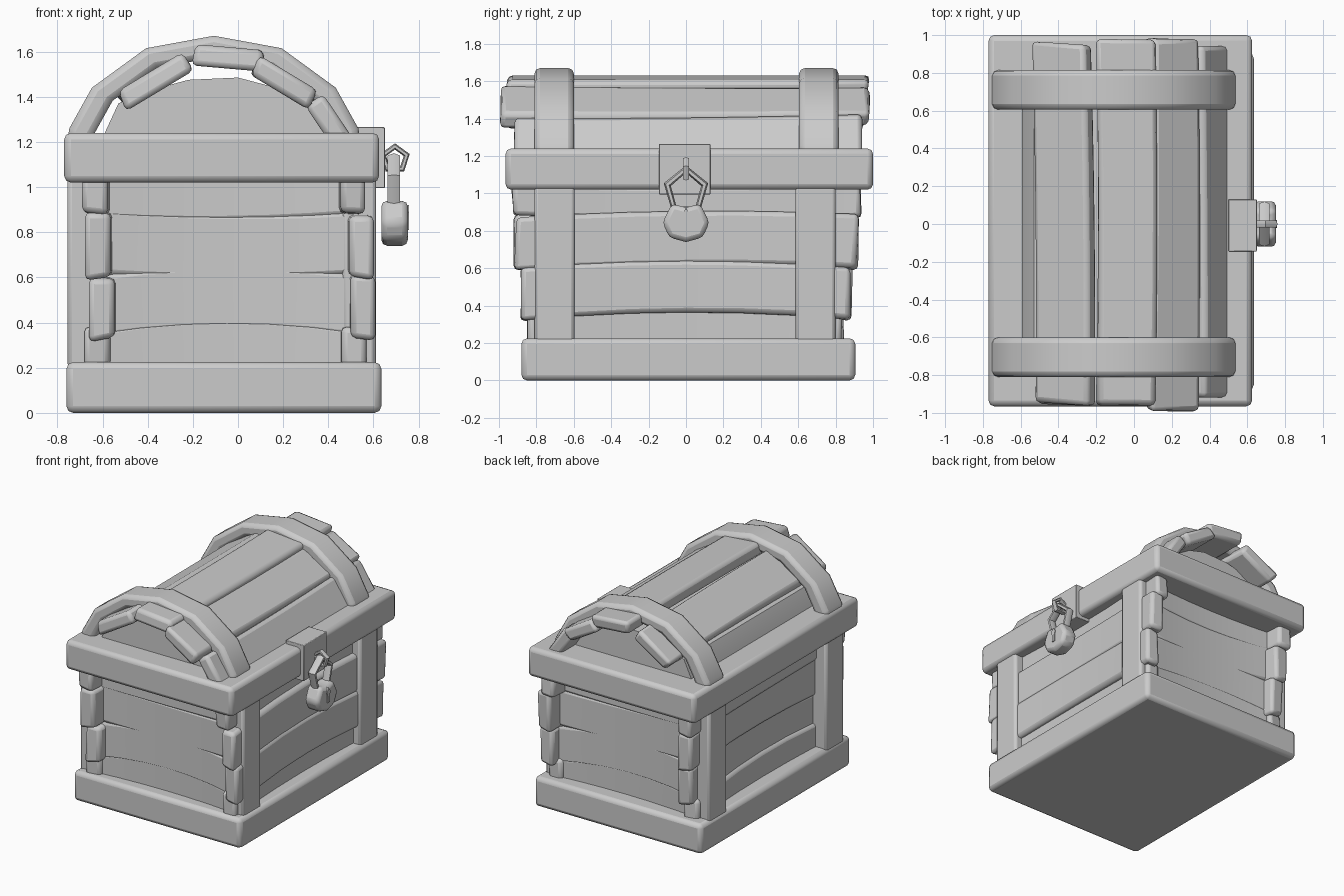
import bpy, bmesh, math, random
from mathutils import Vector

if "Cube" in bpy.data.objects:
    bpy.data.objects.remove(bpy.data.objects["Cube"])
random.seed(4)


def finish(name, bm, bevel=0.03, segments=2):
    bmesh.ops.recalc_face_normals(bm, faces=bm.faces)
    me = bpy.data.meshes.new(name)
    bm.to_mesh(me)
    bm.free()
    ob = bpy.data.objects.new(name, me)
    bpy.context.collection.objects.link(ob)
    if bevel:
        m = ob.modifiers.new("bevel", 'BEVEL')
        m.width, m.segments, m.limit_method = bevel, segments, 'ANGLE'
        m.angle_limit = math.radians(40)
    bpy.context.view_layer.objects.active = ob
    ob.select_set(True)
    bpy.ops.object.shade_smooth_by_angle(angle=math.radians(40))
    ob.select_set(False)
    return ob


def box(name, x, y, z, bevel=0.03):
    bm = bmesh.new()
    bmesh.ops.create_cube(bm, size=1)
    for v in bm.verts:
        v.co = [(a[0] + a[1]) / 2 + c * (a[1] - a[0]) for a, c in zip((x, y, z), v.co)]
    return finish(name, bm, bevel)


def loft(name, rings, bevel, closed=False):
    """Skin a row of equal rings, capped unless closed."""
    bm = bmesh.new()
    rs = [[bm.verts.new(p) for p in r] for r in rings]
    n = len(rs[0])
    pairs = list(zip(rs, rs[1:])) + ([(rs[-1], rs[0])] if closed else [])
    for a, b in pairs:
        for i in range(n):
            bm.faces.new((a[i], a[(i + 1) % n], b[(i + 1) % n], b[i]))
    if not closed:
        bm.faces.new(rs[0])
        bm.faces.new(rs[-1])
    return finish(name, bm, bevel)


def plank(name, c, u, v, size, bow=0.03, sink=0.03):
    """Warped board: u = length direction, v = width, u x v or its reverse = outward."""
    c, u, v = Vector(c), Vector(u), Vector(v).normalized()
    n = u.cross(v)
    L, W, T = (s / 2 for s in size)
    skew = [random.uniform(-0.015, 0.015) for _ in range(4)]
    rings = []
    for k in range(7):
        t = k / 3 - 1
        mid = c + u * t * L + v * bow * (1 - t * t - 0.4) - n * sink * (1 - t * t)
        ring = []
        for i, (a, b) in enumerate(((-1, -1), (1, -1), (1, 1), (-1, 1))):
            ring.append(mid + v * a * (W + skew[i] * t) + n * b * T + u * skew[i] * (abs(t) == 1))
        rings.append(ring)
    return loft(name, rings, 0.025)


def ring(name, c, a, b, radii, tube, depth, sides, rot):
    """Low-poly ring in the plane of axes a, b."""
    c, a, b = Vector(c), Vector(a), Vector(b)
    n = a.cross(b)
    rings = []
    for k in range(sides):
        t = rot + k * math.tau / sides
        d = a * math.cos(t) * radii[0] + b * math.sin(t) * radii[1]
        e = d.normalized()
        rings.append([c + d + e * tube * math.cos(s) + n * depth * math.sin(s)
                      for s in [i * math.tau / 6 for i in range(6)]])
    return loft(name, rings, 0, True)


# Base and rim
box("base", (-0.76, 0.635), (-0.88, 0.905), (0, 0.225))
box("rim", (-0.77, 0.625), (-0.965, 1.0), (1.02, 1.24))

# Corner posts
for yn, y in (("front", (-0.81, -0.595)), ("back", (0.585, 0.8))):
    box(f"{yn}_left_post", (-0.755, -0.60), y, (0.2, 1.05), 0.02)
    box(f"{yn}_right_post", (0.46, 0.612), y, (0.2, 1.05), 0.02)

# Side boards: z centre, width, half length, left x centre, right x centre
rows = ((0.28, 0.20, 0.84, -0.625, 0.515), (0.48, 0.27, 0.88, -0.605, 0.555),
        (0.748, 0.275, 0.915, -0.622, 0.548), (0.96, 0.17, 0.93, -0.635, 0.51))
for i, (z, w, l, xl, xr) in enumerate(rows):
    bow = (0.04, 0.04, 0.025, -0.02)[i]
    plank(f"right_side_board_{i + 1}", (xr, 0, z), (0, 1, 0), (0, 0, 1), (2 * l, w + 0.01, 0.11), bow, 0.035)
    plank(f"left_side_board_{i + 1}", (xl, 0, z), (0, -1, 0), (0, 0, 1), (2 * l, w + 0.01, 0.115), bow, 0.035)

# End boards, recessed between the side boards
for i, (z, w) in enumerate(((0.28, 0.22), (0.49, 0.28), (0.75, 0.29), (0.96, 0.2))):
    bow = (0.05, 0.04, -0.02, -0.02)[i]
    plank(f"front_board_{i + 1}", (-0.05, -0.76, z), (1, 0, 0), (0, 0, 1), (1.14, w, 0.1), bow, 0.03)
    plank(f"back_board_{i + 1}", (-0.05, 0.76, z), (-1, 0, 0), (0, 0, 1), (1.14, w, 0.1), bow, 0.03)

# Lid body
dome = [(-0.62, 1.1), (-0.59, 1.24), (-0.53, 1.37), (-0.42, 1.42), (-0.22, 1.475), (0, 1.485),
        (0.17, 1.44), (0.31, 1.35), (0.42, 1.22), (0.46, 1.1)]
loft("lid_body", [[(x, y, z) for x, z in dome] for y in (-0.78, 0.78)], 0)

# Lid boards: x, z, slope in degrees, width, y range
lid = ((-0.37, 1.467, 31, 0.33, -0.95, 0.96), (-0.04, 1.572, -5, 0.31, -0.96, 0.975),
       (0.205, 1.462, -31, 0.29, -0.985, 0.985), (0.405, 1.285, -56, 0.26, -0.93, 0.93))
for i, (x, z, deg, w, y0, y1) in enumerate(lid):
    a = math.radians(deg)
    plank(f"lid_board_{i + 1}", (x, (y0 + y1) / 2, z), (0, 1, 0), (math.cos(a), 0, math.sin(a)),
          (y1 - y0, w, 0.095), 0.01, -0.0).location = (0, 0, 0)

# Arched bands over the lid
half = [(0.65, 1.2), (0.64, 1.26), (0.54, 1.44), (0.30, 1.615)]
arch = half + [(0, 1.67)] + [(-x, z) for x, z in reversed(half)]
for nm, y0, y1 in (("front_band", -0.81, -0.6), ("back_band", 0.605, 0.815)):
    rings = []
    for x, z in arch:
        xi, zi = x * 0.83, 1.1 + (z - 1.1) * 0.83
        rings.append([(x - 0.107, y0, z), (x - 0.107, y1, z), (xi - 0.107, y1, zi), (xi - 0.107, y0, zi)])
    loft(nm, rings, 0.03)

# Hasp plate, staple and padlock
box("hasp_plate", (0.5, 0.65), (-0.145, 0.13), (0.995, 1.265), 0.004)
ring("staple", (0.695, 0, 1.125), (1, 0, 0), (0, 0, 1), (0.055, 0.055), 0.014, 0.02, 5, math.pi / 2)
ring("shackle", (0.69, 0, 1.01), (0, 1, 0), (0, 0, 1), (0.105, 0.12), 0.02, 0.032, 5, math.pi / 2)
outline = [(-0.125, 0.845), (-0.075, 0.945), (0, 0.925), (0.075, 0.945), (0.125, 0.845), (0.09, 0.765), (0, 0.74), (-0.09, 0.765)]
loft("padlock_body", [[(x, y, z) for y, z in outline] for x in (0.635, 0.752)], 0.025)
slot = [(-0.012, 0.81), (0.012, 0.81), (0.012, 0.86), (0.022, 0.89), (0, 0.92), (-0.022, 0.89), (-0.012, 0.86)]
loft("keyhole", [[(x, y, z) for y, z in slot] for x in (0.74, 0.758)], 0)
